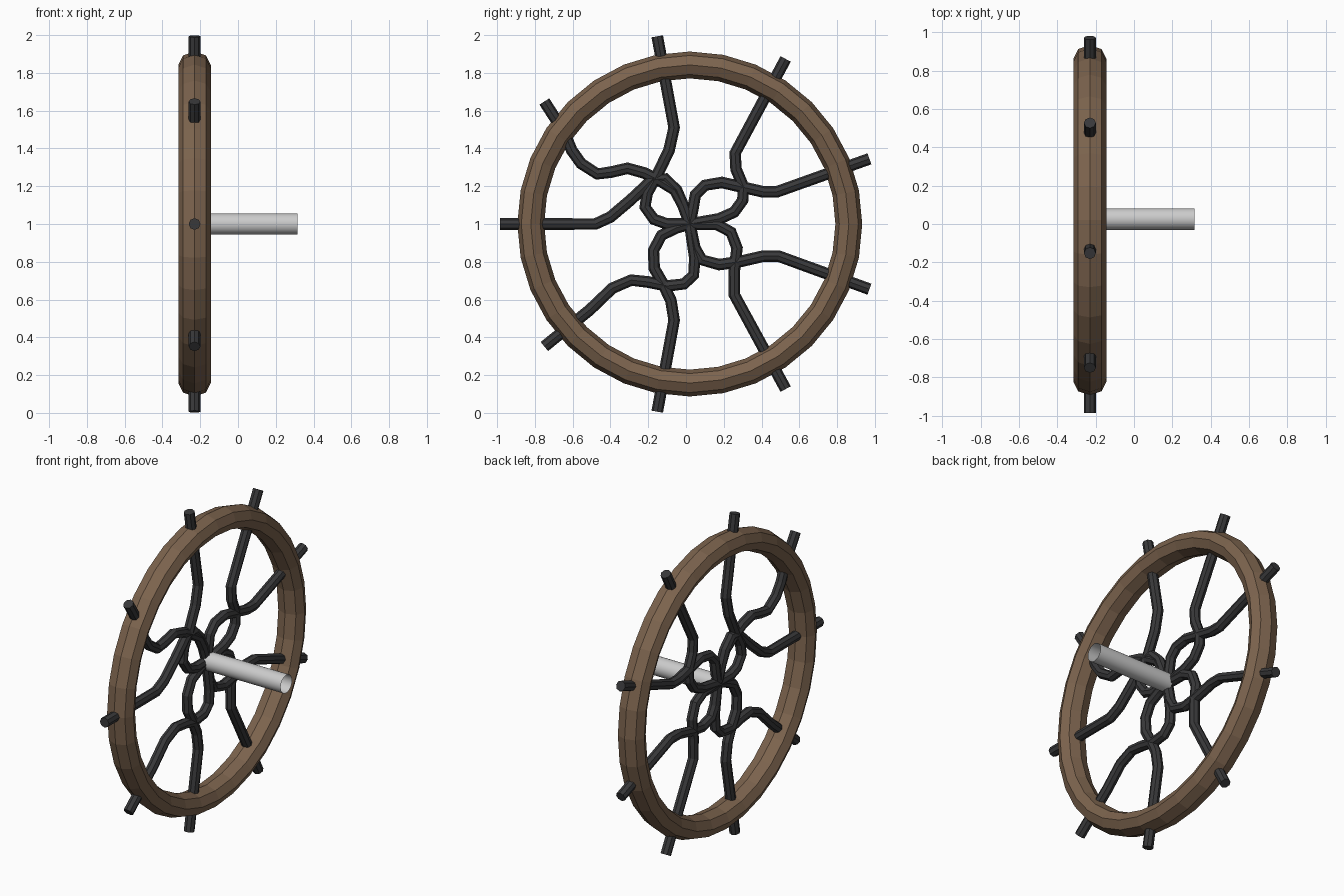
import bpy, bmesh, math

if "Cube" in bpy.data.objects:
    bpy.data.objects.remove(bpy.data.objects["Cube"])

CX, CY, CZ = -0.23, 0.02, 1.0   # wheel centre


def paint(obj, name, rgb):
    m = bpy.data.materials.get(name) or bpy.data.materials.new(name)
    m.diffuse_color = (*rgb, 1)
    m.use_nodes = True
    m.node_tree.nodes["Principled BSDF"].inputs["Base Color"].default_value = m.diffuse_color
    obj.data.materials.append(m)


def mesh_object(name, bm):
    bmesh.ops.recalc_face_normals(bm, faces=bm.faces)
    me = bpy.data.meshes.new(name)
    bm.to_mesh(me)
    bm.free()
    ob = bpy.data.objects.new(name, me)
    bpy.context.collection.objects.link(ob)
    return ob


# Wooden rim: octagonal section swept around 32 steps
bm = bmesh.new()
N, M = 32, 8
rings = []
for i in range(N):
    a = 2 * math.pi * i / N
    ring = []
    for j in range(M):
        b = 2 * math.pi * j / M
        r = 0.842 + 0.071 * math.cos(b)
        ring.append(bm.verts.new((CX + 0.086 * math.sin(b),
                                  CY + r * math.cos(a), CZ + r * math.sin(a))))
    rings.append(ring)
for i in range(N):
    p, q = rings[i], rings[(i + 1) % N]
    for j in range(M):
        k = (j + 1) % M
        bm.faces.new((p[j], p[k], q[k], q[j]))
paint(mesh_object("rim", bm), "wood", (0.2, 0.125, 0.075))

# Axle: open smooth tube
bm = bmesh.new()
bmesh.ops.create_cone(bm, cap_ends=False, segments=32, radius1=0.056, radius2=0.056, depth=0.535)
for v in bm.verts:
    x, y, z = v.co
    v.co = (0.0475 + z, 0.026 + y, CZ + x)
for f in bm.faces:
    f.smooth = True
mesh_object("axle", bm)

# Bent iron spokes: (tip angle, (y, z offset) bends from the rim to the hub)
spokes = [
    (20, [(.48, .17), (.41, .17), (.29, .197), (.19, .22), (.10, .205), (.05, .155), (.037, .085)]),
    (60, [(.26, .375), (.265, .29), (.305, .195), (.30, .125), (.255, .063), (.175, .027)]),
    (100, [(-.063, .51), (-.09, .39), (-.15, .265), (-.205, .165), (-.217, .09), (-.17, .025), (-.10, 0)]),
    (140, [(-.645, .485), (-.605, .39), (-.555, .32), (-.47, .265), (-.395, .275), (-.31, .295),
           (-.22, .27), (-.14, .23), (-.06, .18), (-.016, .10)]),
    (180, [(-.48, 0), (-.40, .037), (-.29, .13), (-.18, .235), (-.11, .24), (-.05, .18), (-.016, .10)]),
    (220, [(-.51, -.455), (-.39, -.34), (-.29, -.297), (-.20, -.307), (-.10, -.328), (-.01, -.317),
           (.04, -.27), (.047, -.18)]),
    (260, [(-.063, -.51), (-.08, -.405), (-.12, -.32), (-.168, -.235), (-.172, -.14), (-.13, -.06), (-.05, -.02)]),
    (300, [(.256, -.375), (.256, -.245), (.27, -.127), (.238, -.043), (.165, -.003)]),
    (340, [(.49, -.17), (.41, -.17), (.28, -.20), (.175, -.215), (.085, -.19), (.047, -.127)]),
]
cu = bpy.data.curves.new("spokes", 'CURVE')
cu.dimensions = '3D'
cu.bevel_depth = 0.031
cu.bevel_resolution = 2
cu.use_fill_caps = True
for deg, bends in spokes:
    a = math.radians(deg)
    pts = [(0.023 + 1.009 * math.cos(a), 1.009 * math.sin(a))] + bends + [(0.02, 0)]
    s = cu.splines.new('POLY')
    s.use_smooth = False
    s.points.add(len(pts) - 1)
    for p, (y, z) in zip(s.points, pts):
        p.co = (CX, y, CZ + z, 1)
iron = bpy.data.objects.new("spokes", cu)
bpy.context.collection.objects.link(iron)
paint(iron, "iron", (0.04, 0.04, 0.042))
bpy.context.view_layer.objects.active = iron
iron.select_set(True)
bpy.ops.object.convert(target='MESH')
